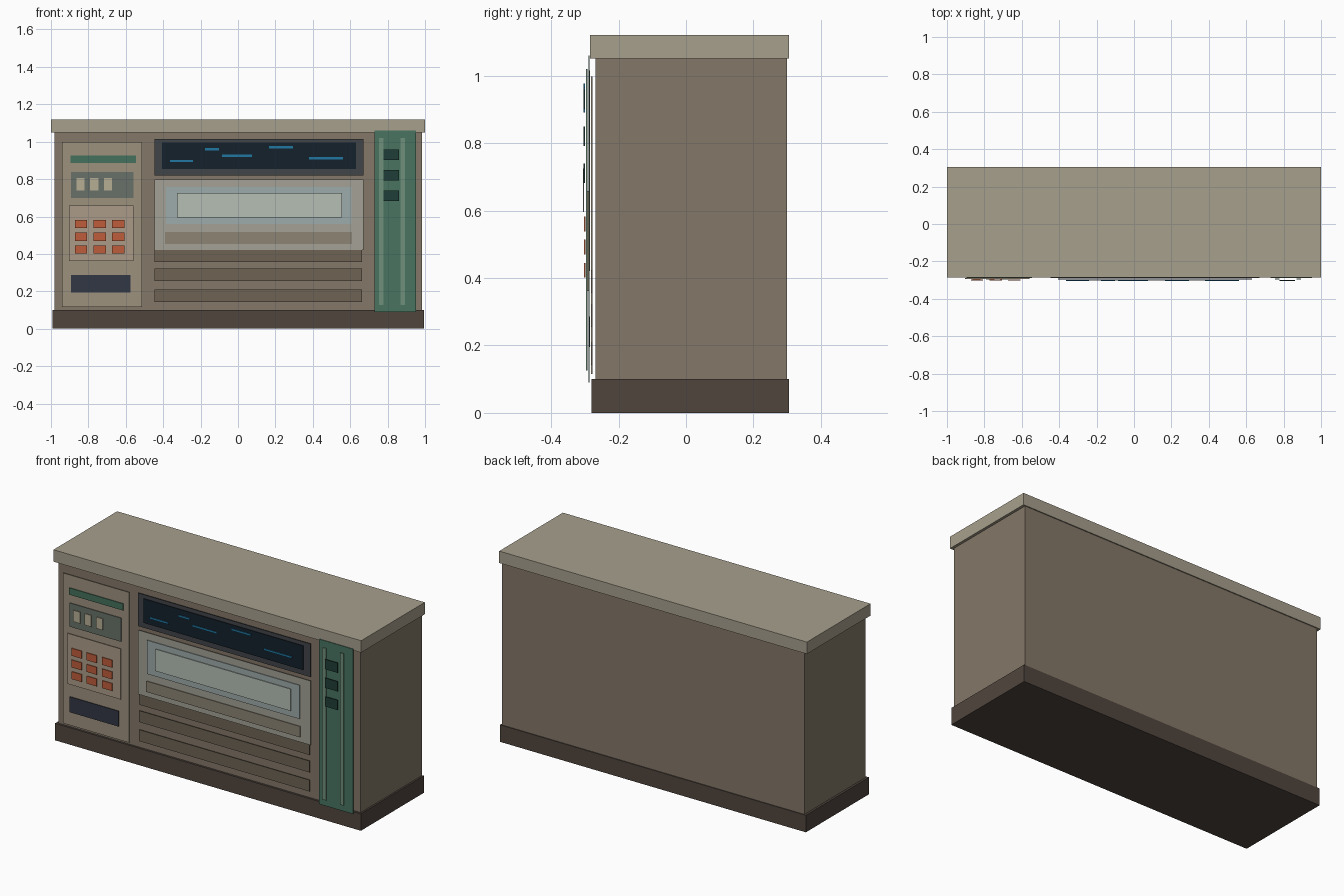
import bpy
import bmesh

if "Cube" in bpy.data.objects:
    bpy.data.objects.remove(bpy.data.objects["Cube"])

mats = {}


def material(hexcol):
    if hexcol not in mats:
        m = bpy.data.materials.new("paint_" + hexcol)
        rgb = [(int(hexcol[i:i + 2], 16) / 255) ** 2.2 for i in (0, 2, 4)]
        m.diffuse_color = (*rgb, 1)
        m.use_nodes = True
        m.node_tree.nodes["Principled BSDF"].inputs["Base Color"].default_value = m.diffuse_color
        mats[hexcol] = m
    return mats[hexcol]


def box(name, x0, x1, y0, y1, z0, z1, col):
    bm = bmesh.new()
    bmesh.ops.create_cube(bm, size=1)
    for v in bm.verts:
        v.co = (x0 + (v.co.x + .5) * (x1 - x0),
                y0 + (v.co.y + .5) * (y1 - y0),
                z0 + (v.co.z + .5) * (z1 - z0))
    me = bpy.data.meshes.new(name)
    bm.to_mesh(me)
    bm.free()
    me.materials.append(material(col))
    ob = bpy.data.objects.new(name, me)
    bpy.context.collection.objects.link(ob)
    return ob


# Depth of the stacked thin plates on the front
BACK, MID, FORE, TIP = -0.279, -0.286, -0.294, -0.302
HALF = 0.002


def plate(name, x0, x1, z0, z1, y, col):
    return box(name, x0, x1, y - HALF, y + HALF, z0, z1, col)


# Cabinet
box("cabinet_body", -.98, .985, -.268, .30, .10, 1.05, "837768")
box("plinth", -.993, .995, -.28, .305, 0, .10, "514740")
box("worktop", -1, 1, -.285, .306, 1.05, 1.12, "A69E8C")

# Left control panel
plate("control_panel", -.94, -.513, .115, .998, BACK, "9C907D")
plate("label_strip", -.896, -.545, .885, .925, MID, "46705C")
plate("switch_plate", -.893, -.559, .698, .837, MID, "687068")
for i in range(3):
    x = -.864 + i * .074
    plate(f"switch_{i}", x, x + .043, .738, .805, FORE, "B5AD94")
plate("keypad_plate", -.904, -.559, .361, .658, -.291, "AB9A86")
for r in range(3):
    for c in range(3):
        x, z = -.872 + c * .099, .401 + r * .0685
        plate(f"key_{r}_{c}", x, x + .066, z, z + .044, -.300, "BD5D3C")
plate("card_slot", -.893, -.575, .195, .286, MID, "363A46")

# Display with trace lines
plate("display_frame", -.447, .672, .82, 1.015, MID, "424649")
plate("display_screen", -.407, .631, .853, .995, FORE, "1B2630")
traces = [(-.364, -.241, .897), (-.177, -.102, .959), (-.086, .075, .925),
          (.166, .294, .971), (.38, .561, .911)]
for i, (x0, x1, z) in enumerate(traces):
    plate(f"display_trace_{i}", x0, x1, z - .006, z + .006, TIP, "2676A0")

# Window and slots
plate("window_frame", -.447, .672, .42, .797, MID, "A3A195")
plate("window_glass", -.385, .607, .559, .757, FORE, "9CABA9")
plate("window_inner", -.326, .556, .596, .725, -.304, "B4BDB3")
plate("drawer_slot", -.39, .61, .452, .516, FORE, "8B8373")
for i in range(3):
    z = .142 + i * .107 + (.005 if i == 1 else 0)
    plate(f"vent_{i}", -.447, .663, z, z + .067, BACK, "6E6354")

# Green service column
plate("service_column", .73, .952, .09, 1.059, -.2875, "4A7360")
for i, x in enumerate((.754, .869)):
    plate(f"column_rail_{i}", x, x + .025, .126, 1.019, FORE, "6F8E7A")
for i in range(3):
    z = .682 + i * .1095
    plate(f"column_button_{i}", .778, .861, z, z + .058, TIP, "24403A")
